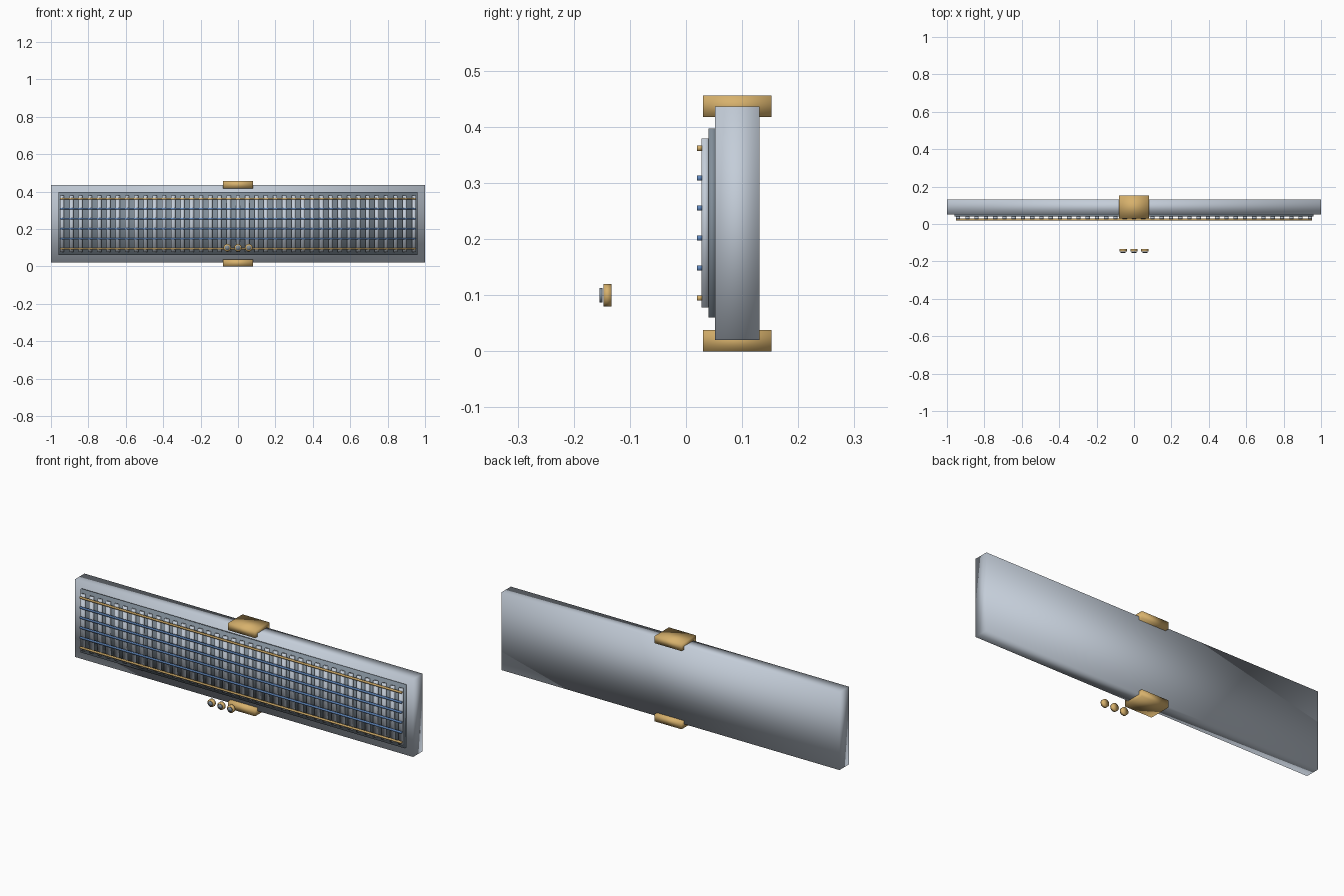
import bpy, math
from mathutils import Matrix
import bmesh

old = bpy.data.objects.get("Cube")
if old:
    bpy.data.objects.remove(old, do_unlink=True)


def material(name, rgb):
    m = bpy.data.materials.new(name)
    m.use_nodes = True
    m.diffuse_color = (*rgb, 1)
    m.node_tree.nodes["Principled BSDF"].inputs["Base Color"].default_value = (*rgb, 1)
    return m


silver = material("silver", (0.55, 0.61, 0.69))
slate = material("slate", (0.22, 0.27, 0.32))
gold = material("gold", (0.68, 0.44, 0.15))
blue = material("blue", (0.12, 0.25, 0.52))


def finish(name, bm, mat, smooth):
    mesh = bpy.data.meshes.new(name)
    bm.to_mesh(mesh)
    bm.free()
    for p in mesh.polygons:
        p.use_smooth = smooth
    mesh.materials.append(mat)
    ob = bpy.data.objects.new(name, mesh)
    bpy.context.collection.objects.link(ob)
    return ob


def box(name, xs, ys, zs, mat, smooth=True):
    bm = bmesh.new()
    spans = (xs, ys, zs)
    centre = Matrix.Translation([(a + b) / 2 for a, b in spans])
    size = Matrix.Diagonal([b - a for a, b in spans] + [1])
    bmesh.ops.create_cube(bm, size=1, matrix=centre @ size)
    return finish(name, bm, mat, smooth)


def disc(name, x, z, radius, ys, mat):
    bm = bmesh.new()
    place = Matrix.Translation((x, sum(ys) / 2, z)) @ Matrix.Rotation(math.pi / 2, 4, "X")
    bmesh.ops.create_cone(bm, cap_ends=True, segments=24, radius1=radius,
                          radius2=radius, depth=ys[1] - ys[0], matrix=place)
    return finish(name, bm, mat, True)


# Housing and grille backing
box("housing", (-1, 1), (0.052, 0.131), (0.02, 0.436), silver)
box("grille_panel", (-0.96, 0.96), (0.04, 0.053), (0.06, 0.397), slate)

# Upright slats
count = 39
for i in range(count):
    x = -0.94 + 1.88 * i / (count - 1)
    box(f"slat_{i + 1}", (x - 0.011, x + 0.011), (0.028, 0.041), (0.078, 0.379), silver)

# Horizontal bars, gold at the outer two
for i in range(6):
    z = 0.095 + 0.0534 * i
    mat = gold if i in (0, 5) else blue
    box(f"bar_{i + 1}", (-0.952, 0.952), (0.02, 0.0285), (z - 0.0045, z + 0.0045), mat)

# Mounting clips
box("lower_clip", (-0.08, 0.08), (0.03, 0.152), (0, 0.038), gold)
box("upper_clip", (-0.08, 0.08), (0.03, 0.152), (0.418, 0.456), gold)

# Control knobs with small caps
for i, x in enumerate((-0.058, 0, 0.058)):
    disc(f"knob_{i + 1}", x, 0.1, 0.02, (-0.147, -0.133), gold)
    disc(f"knob_cap_{i + 1}", x, 0.1, 0.013, (-0.154, -0.149), slate)
